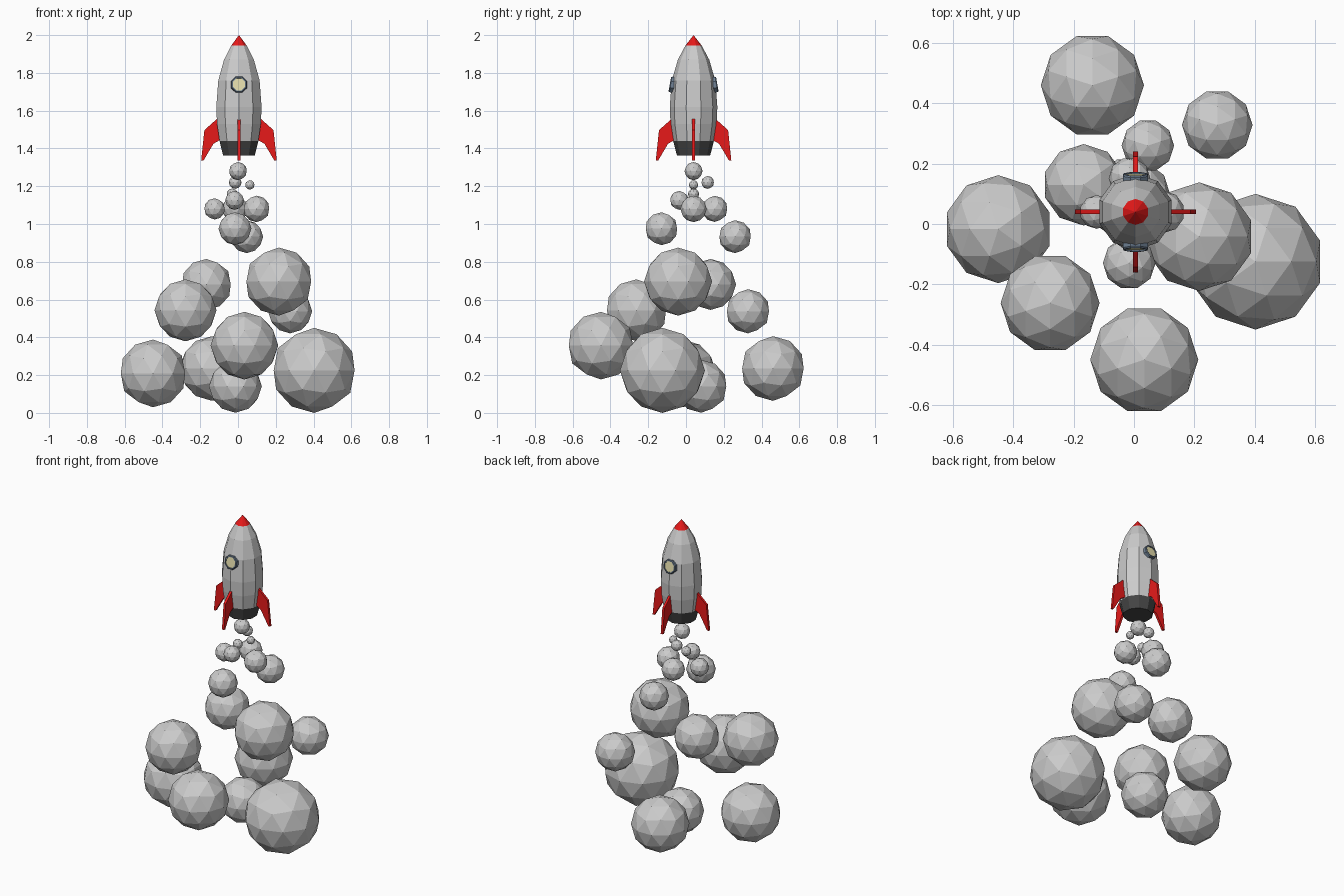
import bpy, bmesh
from math import cos, sin, pi, radians
from mathutils import Matrix, Vector

if "Cube" in bpy.data.objects:
    bpy.data.objects.remove(bpy.data.objects["Cube"])

AXIS = Matrix.Translation((0.005, 0.04, 0))  # rocket centre line


def material(name, color):
    m = bpy.data.materials.new(name)
    m.diffuse_color = (*color, 1)
    m.use_nodes = True
    m.node_tree.nodes["Principled BSDF"].inputs["Base Color"].default_value = m.diffuse_color
    return m


RED = material("red", (0.8, 0.01, 0.01))
DARK = material("dark_grey", (0.06, 0.06, 0.06))
RIM = material("blue_grey", (0.16, 0.22, 0.3))
PANE = material("pale_yellow", (0.75, 0.7, 0.4))


def finish(name, bm, mat=None, matrix=Matrix()):
    bmesh.ops.remove_doubles(bm, verts=bm.verts, dist=1e-5)
    bmesh.ops.recalc_face_normals(bm, faces=bm.faces)
    me = bpy.data.meshes.new(name)
    bm.to_mesh(me)
    bm.free()
    if mat:
        me.materials.append(mat)
    ob = bpy.data.objects.new(name, me)
    ob.matrix_world = matrix
    bpy.context.collection.objects.link(ob)
    return ob


def lathe(name, profile, sides, phase, mat=None, matrix=Matrix(), ring=False):
    """Spin (radius, z) points; zero radius closes the ends."""
    bm = bmesh.new()
    rows = [[bm.verts.new((r * cos(phase + 2 * pi * i / sides),
                           r * sin(phase + 2 * pi * i / sides), z))
             for i in range(sides)] for r, z in profile]
    pairs = list(zip(rows, rows[1:])) + ([(rows[-1], rows[0])] if ring else [])
    for a, b in pairs:
        for i in range(sides):
            j = (i + 1) % sides
            bm.faces.new((a[i], a[j], b[j], b[i]))
    return finish(name, bm, mat, matrix)


# Fuselage: red nose, grey body, dark engine base
lathe("nose", [(0, 1.945), (0.043, 1.945), (0, 2.0)], 10, pi / 2, RED, AXIS)
lathe("body", [(0, 1.44), (0.108, 1.44), (0.122, 1.53), (0.126, 1.62),
               (0.115, 1.76), (0.083, 1.87), (0.043, 1.945), (0, 1.945)],
      10, pi / 2, None, AXIS)
lathe("engine_base", [(0, 1.363), (0.088, 1.363), (0.108, 1.44), (0, 1.44)],
      10, pi / 2, DARK, AXIS)

# Four swept fins
FIN = [(0.10, 1.555), (0.118, 1.555), (0.183, 1.497), (0.2, 1.335),
       (0.188, 1.335), (0.135, 1.425), (0.10, 1.445)]
for k in range(4):
    bm = bmesh.new()
    face = bm.faces.new([bm.verts.new((r, -0.0075, z)) for r, z in FIN])
    ext = bmesh.ops.extrude_face_region(bm, geom=[face], use_keep_orig=True)
    bmesh.ops.translate(bm, vec=(0, 0.015, 0), verts=[
        v for v in ext["geom"] if isinstance(v, bmesh.types.BMVert)])
    finish(f"fin_{k + 1}", bm, RED, AXIS @ Matrix.Rotation(k * pi / 2, 4, 'Z'))

# Portholes front and back, leaning with the hull
for side, turn in (("front", 0), ("back", pi)):
    m = (AXIS @ Matrix.Rotation(turn, 4, 'Z')
         @ Matrix.Translation((0, -0.115, 1.738))
         @ Matrix.Rotation(radians(80), 4, 'X'))
    lathe(f"{side}_window_rim",
          [(0.035, -0.02), (0.045, -0.02), (0.045, 0.006), (0.041, 0.011), (0.035, 0.011)],
          8, pi / 8, RIM, m, ring=True)
    lathe(f"{side}_window_pane", [(0, -0.015), (0.037, -0.015), (0.037, 0.006), (0, 0.006)],
          8, pi / 8, PANE, m)

# Smoke puffs: x, y, z, radius, quarter turns
PUFFS = [
    (0.00, 0.04, 1.28, 0.048, 0), (-0.015, 0.115, 1.22, 0.034, 1),
    (0.063, 0.04, 1.207, 0.025, 0), (-0.03, 0.04, 1.158, 0.03, 2),
    (-0.018, -0.035, 1.125, 0.05, 3), (-0.124, 0.04, 1.08, 0.056, 2),
    (0.098, 0.04, 1.08, 0.07, 0), (-0.015, 0.152, 1.08, 0.069, 1),
    (-0.016, -0.13, 0.975, 0.087, 3), (0.046, 0.26, 0.933, 0.087, 1),
    (-0.167, 0.13, 0.68, 0.135, 2), (0.216, -0.042, 0.695, 0.18, 0),
    (-0.278, -0.262, 0.543, 0.164, 3), (0.276, 0.328, 0.538, 0.117, 1),
    (-0.45, -0.017, 0.209, 0.179, 2), (-0.138, 0.46, 0.235, 0.171, 1),
    (0.034, -0.45, 0.356, 0.179, 3), (-0.014, 0.08, 0.141, 0.14, 1),
    (0.403, -0.125, 0.225, 0.225, 0),
]
for n, (x, y, z, r, q) in enumerate(PUFFS):
    bm = bmesh.new()
    bmesh.ops.create_icosphere(bm, subdivisions=2, radius=r)
    finish(f"smoke_puff_{n + 1}", bm, None,
           Matrix.Translation((x, y, z)) @ Matrix.Rotation(q * pi / 2, 4, 'Z'))
